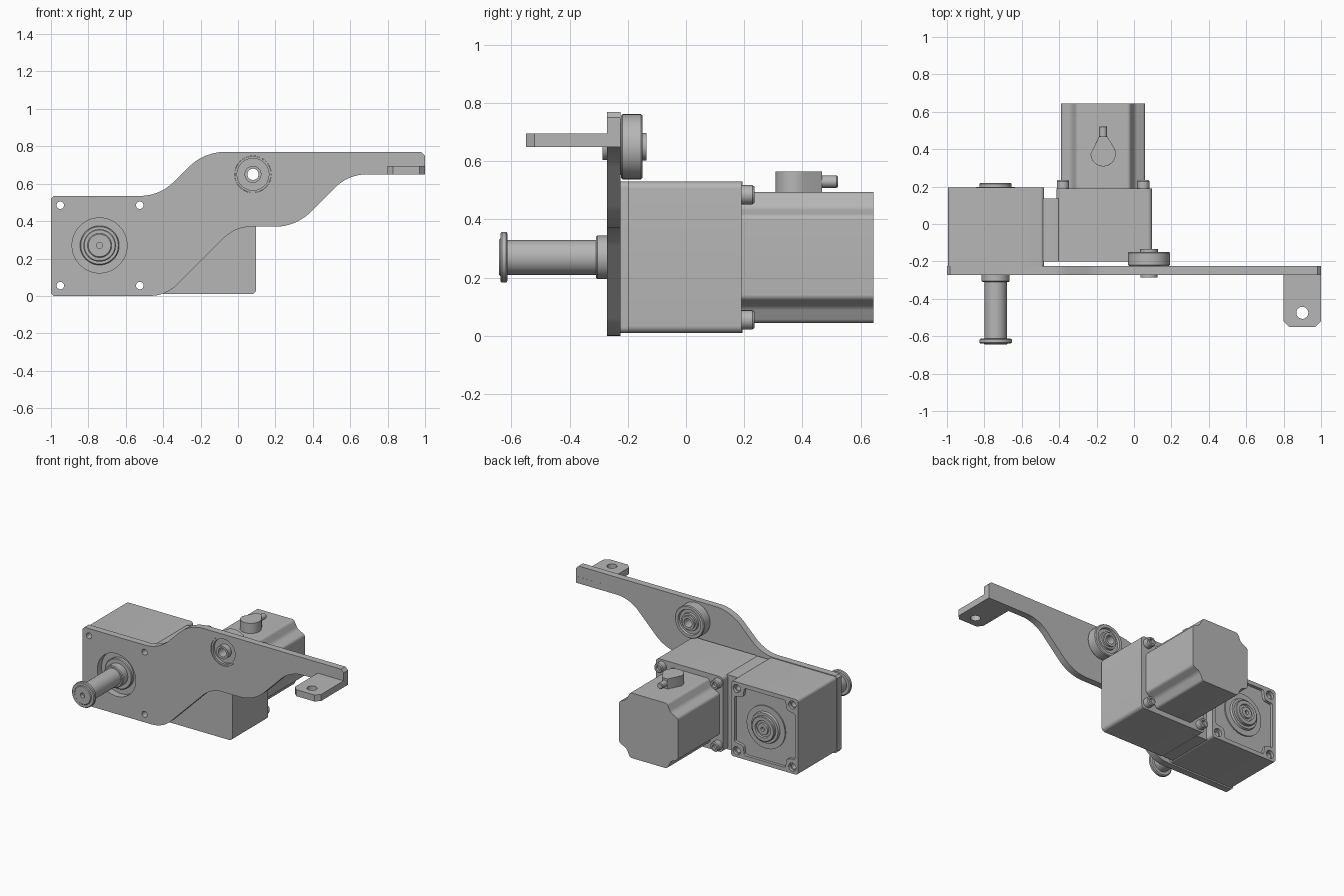
import bpy
import bmesh
import math
from mathutils import Vector

if "Cube" in bpy.data.objects:
    bpy.data.objects.remove(bpy.data.objects["Cube"], do_unlink=True)

GREY = (0.47, 0.47, 0.47, 1)
steel = bpy.data.materials.new("grey metal")
steel.use_nodes = True
steel.diffuse_color = GREY
steel.node_tree.nodes["Principled BSDF"].inputs["Base Color"].default_value = GREY


def finish(name, mesh):
    """Weld, orient, shade and link one part."""
    bm = bmesh.new()
    bm.from_mesh(mesh)
    bmesh.ops.remove_doubles(bm, verts=bm.verts, dist=1e-5)
    bmesh.ops.recalc_face_normals(bm, faces=bm.faces)
    bm.to_mesh(mesh)
    bm.free()
    mesh.materials.clear()
    mesh.materials.append(steel)
    ob = bpy.data.objects.new(name, mesh)
    bpy.context.collection.objects.link(ob)
    bpy.ops.object.select_all(action="DESELECT")
    ob.select_set(True)
    bpy.context.view_layer.objects.active = ob
    bpy.ops.object.shade_smooth_by_angle(angle=math.radians(30))
    return ob


def fillet(corners, steps=8):
    """Round the corners (x, y, radius) of a polygon."""
    out = []
    for i, (x, y, r) in enumerate(corners):
        p = Vector((x, y))
        if r == 0:
            out.append(p)
            continue
        u = (Vector(corners[i - 1][:2]) - p).normalized()
        v = (Vector(corners[(i + 1) % len(corners)][:2]) - p).normalized()
        half = u.angle(v) / 2
        start, end = p + u * r / math.tan(half), p + v * r / math.tan(half)
        c = p + (u + v).normalized() * r / math.sin(half)
        a = math.atan2(start.y - c.y, start.x - c.x)
        d = math.atan2(end.y - c.y, end.x - c.x) - a
        d = (d + math.pi) % (2 * math.pi) - math.pi
        out += [c + r * Vector((math.cos(a + d * k / steps), math.sin(a + d * k / steps)))
                for k in range(steps + 1)]
    return out


def circle(x, y, r, n=40):
    return [(x + r * math.cos(2 * math.pi * k / n), y + r * math.sin(2 * math.pi * k / n))
            for k in range(n)]


def rect(x0, x1, y0, y1, r):
    return fillet([(x0, y0, r), (x1, y0, r), (x1, y1, r), (x0, y1, r)])


def scalloped(cx, cy, h, cut, scoop, r):
    """Square outline with a scooped notch at each corner."""
    pts = []
    for k in range(4):
        c, s = round(math.cos(k * math.pi / 2)), round(math.sin(k * math.pi / 2))
        for x, y, rad in ((h, h - cut, r), (h - scoop, h - scoop, 2 * r), (h - cut, h, r)):
            pts.append((cx + c * x - s * y, cy + s * x + c * y, rad))
    return fillet(pts)


def prism(name, loops, a, b, upright=False):
    """Extrude an outline with holes from a to b, along y or (upright) along z."""
    cu = bpy.data.curves.new(name, "CURVE")
    cu.dimensions = "2D"
    cu.fill_mode = "BOTH"
    cu.extrude = (b - a) / 2
    for loop in loops:
        sp = cu.splines.new("POLY")
        sp.points.add(len(loop) - 1)
        for pt, co in zip(sp.points, loop):
            pt.co = (co[0], co[1], 0, 1)
        sp.use_cyclic_u = True
    tmp = bpy.data.objects.new(name + " outline", cu)
    bpy.context.collection.objects.link(tmp)
    bpy.context.view_layer.update()
    mesh = bpy.data.meshes.new_from_object(
        tmp.evaluated_get(bpy.context.evaluated_depsgraph_get()))
    bpy.data.objects.remove(tmp, do_unlink=True)
    bpy.data.curves.remove(cu)
    mid = (a + b) / 2
    for v in mesh.vertices:
        x, y, z = v.co
        v.co = (x, y, z + mid) if upright else (x, z + mid, y)
    return finish(name, mesh)


def lathe(name, x, z, profile, closed=False, n=48):
    """Turn a (y, radius) profile about an axis parallel to y."""
    bm = bmesh.new()
    rings = [[bm.verts.new((x + px, y, z + pz)) for px, pz in circle(0, 0, r, n)]
             for y, r in profile]
    pairs = list(zip(rings, rings[1:]))
    if closed:
        pairs.append((rings[-1], rings[0]))
    else:
        bm.faces.new(rings[0])
        bm.faces.new(rings[-1])
    for p, q in pairs:
        for k in range(n):
            m = (k + 1) % n
            bm.faces.new((p[k], p[m], q[m], q[k]))
    mesh = bpy.data.meshes.new(name)
    bm.to_mesh(mesh)
    bm.free()
    return finish(name, mesh)


SX, SZ = -0.74, 0.27          # output shaft axis
MX = -0.165                   # motor axis
RX, RZ = 0.08, 0.65           # roller axis
screws = [(x, z) for x in (-0.95, -0.525) for z in (0.055, 0.485)]


def screw_holes(r):
    return [circle(x, z, r) for x, z in screws]


# Mounting plate with swept arm
arm = fillet([(-1, 0.015, 0), (-0.985, 0, 0), (-0.385, 0, 0.21), (-0.015, 0.37, 0.21),
              (0.31, 0.37, 0.27), (0.59, 0.65, 0.24), (1, 0.65, 0), (1, 0.75, 0),
              (0.98, 0.77, 0), (-0.18, 0.77, 0.27), (-0.42, 0.535, 0.25),
              (-0.985, 0.535, 0), (-1, 0.52, 0)], 12)
prism("arm_plate", [arm, circle(SX, SZ, 0.147, 64), circle(RX, RZ, 0.098)]
      + screw_holes(0.02), -0.272, -0.225)

# Bracket tab at the end of the arm
tab = [(0.8, -0.2245), (0.8, -0.52), (0.83, -0.55), (0.97, -0.55), (1, -0.52), (1, -0.2245)]
prism("end_tab", [tab, circle(0.9, -0.475, 0.032)], 0.65, 0.695, upright=True)

# Gear housing: output half, rear rim, linking web, input half
left = rect(-0.995, -0.48, 0.01, 0.53, 0.02)
prism("output_housing", [left] + screw_holes(0.02), -0.225, 0.175)
prism("output_housing_rim", [left, scalloped(SX, SZ, 0.232, 0.075, 0.065, 0.012)]
      + screw_holes(0.028), 0.175, 0.195)
prism("housing_web", [rect(-0.49, -0.4, 0.012, 0.528, 0.01)], -0.2, 0.135)
prism("input_housing", [rect(-0.415, 0.097, 0.01, 0.53, 0.025)], -0.2, 0.19)

# Output shaft, bearing seat and retaining washer
lathe("front_bearing_seat", SX, SZ, [(-0.23, 0.105), (-0.25, 0.105), (-0.255, 0.1), (-0.255, 0.02)])
lathe("output_shaft", SX, SZ, [(-0.22, 0.075), (-0.305, 0.075), (-0.31, 0.07), (-0.31, 0.06),
                               (-0.62, 0.06)])
lathe("shaft_washer", SX, SZ, [(-0.613, 0.08), (-0.618, 0.087), (-0.633, 0.087), (-0.638, 0.082),
                               (-0.638, 0.065), (-0.643, 0.06), (-0.643, 0.016), (-0.62, 0.016)])

# Rear bearing cover
lathe("rear_bearing_cover", SX, SZ, [(0.17, 0.147), (0.184, 0.147), (0.184, 0.108),
                                     (0.198, 0.103), (0.198, 0.086), (0.214, 0.086),
                                     (0.218, 0.082), (0.218, 0.058), (0.208, 0.054),
                                     (0.208, 0.04), (0.22, 0.038), (0.22, 0.014), (0.2, 0.014)])

# Motor body and its four bolts
prism("motor_body", [scalloped(MX, SZ, 0.225, 0.083, 0.056, 0.022)], 0.185, 0.645)
for i in (-1, 1):
    for j in (-1, 1):
        lathe("motor_bolt", MX + i * 0.215, SZ + j * 0.215,
              [(0.17, 0.033), (0.228, 0.033), (0.235, 0.028), (0.235, 0.017), (0.215, 0.017)], n=24)

# Teardrop cable connector on the motor
drop = [(MX + 0.067 * math.cos(t), 0.375 + 0.067 * math.sin(t))
        for t in (math.radians(205 + 230 * k / 32 - 50 + 25) for k in range(33))]
drop = [p for p in drop if p[1] < 0.41] + [(MX + 0.022, 0.468), (MX - 0.022, 0.468)]
cap = prism("cable_connector", [drop], 0.485, 0.565, upright=True)
bevel = cap.modifiers.new("soft edge", "BEVEL")
bevel.width = 0.008
bevel.segments = 2
lathe("cable_stub", MX, 0.53, [(0.44, 0.021), (0.518, 0.021), (0.522, 0.018)], n=24)

# Guide roller with open hub
lathe("guide_roller", RX, RZ,
      [(-0.287, 0.03), (-0.287, 0.045), (-0.25, 0.045), (-0.25, 0.085), (-0.268, 0.085),
       (-0.268, 0.097), (-0.224, 0.097), (-0.224, 0.107), (-0.218, 0.112), (-0.155, 0.112),
       (-0.149, 0.107), (-0.149, 0.087), (-0.163, 0.083), (-0.163, 0.062), (-0.149, 0.06),
       (-0.149, 0.047), (-0.135, 0.047), (-0.135, 0.03)], closed=True)
